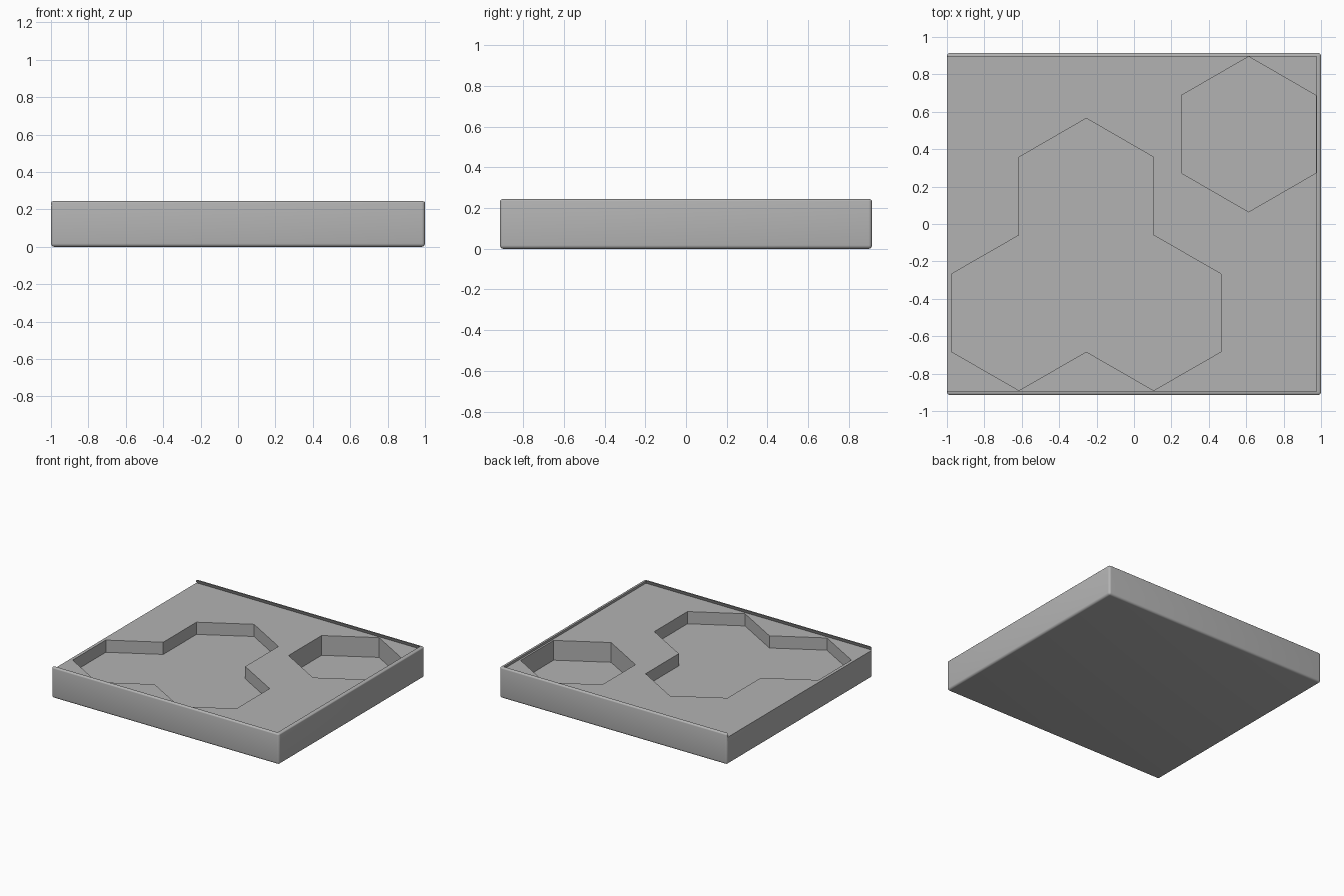
import bpy, bmesh, math

old = bpy.data.objects.get("Cube")
if old:
    bpy.data.objects.remove(old, do_unlink=True)

HALF_Y, TOP, DECK = 0.915, 0.245, 0.217
ROUND = 0.018

grey = bpy.data.materials.new("plain_grey")
grey.use_nodes = True
colour = (0.45, 0.45, 0.45, 1)
grey.diffuse_color = colour
grey.node_tree.nodes["Principled BSDF"].inputs["Base Color"].default_value = colour


def add_object(name, bm):
    bmesh.ops.recalc_face_normals(bm, faces=bm.faces)
    mesh = bpy.data.meshes.new(name)
    bm.to_mesh(mesh)
    bm.free()
    mesh.materials.append(grey)
    obj = bpy.data.objects.new(name, mesh)
    bpy.context.collection.objects.link(obj)
    return obj


def loft(name, lower, upper, z0, z1):
    """Closed solid between two outlines with matching points."""
    bm = bmesh.new()
    a = [bm.verts.new((x, y, z0)) for x, y in lower]
    b = [bm.verts.new((x, y, z1)) for x, y in upper]
    bm.faces.new(a)
    bm.faces.new(b)
    for i in range(len(a)):
        j = (i + 1) % len(a)
        bm.faces.new((a[i], a[j], b[j], b[i]))
    return add_object(name, bm)


def rectangle(x0, x1, y):
    return [(x0, -y), (x1, -y), (x1, y), (x0, y)]


# Tray body: rounded slab, with tighter rounding on the top edges
bm = bmesh.new()
bmesh.ops.create_cube(bm, size=1)
for v in bm.verts:
    v.co = (v.co.x * 2, v.co.y * 2 * HALF_Y, (v.co.z + 0.5) * TOP)
bmesh.ops.bevel(bm, geom=list(bm.edges), offset=ROUND, segments=5,
                profile=0.5, affect='EDGES')
for v in bm.verts:
    if v.co.z > TOP / 2:
        v.co.z = TOP - (TOP - v.co.z) * 0.6
tray = add_object("tray", bm)

# Dovetail slot for a sliding lid, open on one side
slot = loft("lid_slot_cutter", rectangle(-1.1, 0.987, 0.907),
            rectangle(-1.1, 0.971, 0.891), DECK, TOP + 0.008)

# Deep hexagonal pocket
R = 0.415
hexagon = [(0.613 + R * math.sin(k * math.pi / 3),
            0.48 + R * math.cos(k * math.pi / 3)) for k in range(6)]
deep = loft("deep_pocket_cutter", hexagon, hexagon, 0.06, 0.23)

# Shallow pocket: three joined hexagons, mirrored half outline
half = [(0, 0.565), (0.36, 0.357), (0.36, -0.06), (0.72, -0.267),
        (0.72, -0.683), (0.36, -0.89), (0, -0.683)]
outline = half + [(-x, y) for x, y in half[-2:0:-1]]
outline = [(x - 0.255, y) for x, y in outline]
shallow = loft("shallow_pocket_cutter", outline, outline, 0.12, 0.23)

# Cut the slot first, then both pockets
for cutter in (slot, deep, shallow):
    mod = tray.modifiers.new(cutter.name, 'BOOLEAN')
    mod.operation = 'DIFFERENCE'
    mod.solver = 'EXACT'
    mod.object = cutter
    cutter.hide_render = True

# Bake the cuts and remove the cutters
bpy.context.view_layer.update()
result = bpy.data.meshes.new_from_object(
    tray.evaluated_get(bpy.context.evaluated_depsgraph_get()))
tray.modifiers.clear()
tray.data = result
for cutter in (slot, deep, shallow):
    bpy.data.objects.remove(cutter, do_unlink=True)

# Smooth the rounded edges, keep the cuts crisp
bpy.ops.object.select_all(action='DESELECT')
tray.select_set(True)
bpy.context.view_layer.objects.active = tray
bpy.ops.object.shade_smooth_by_angle(angle=math.radians(30))
